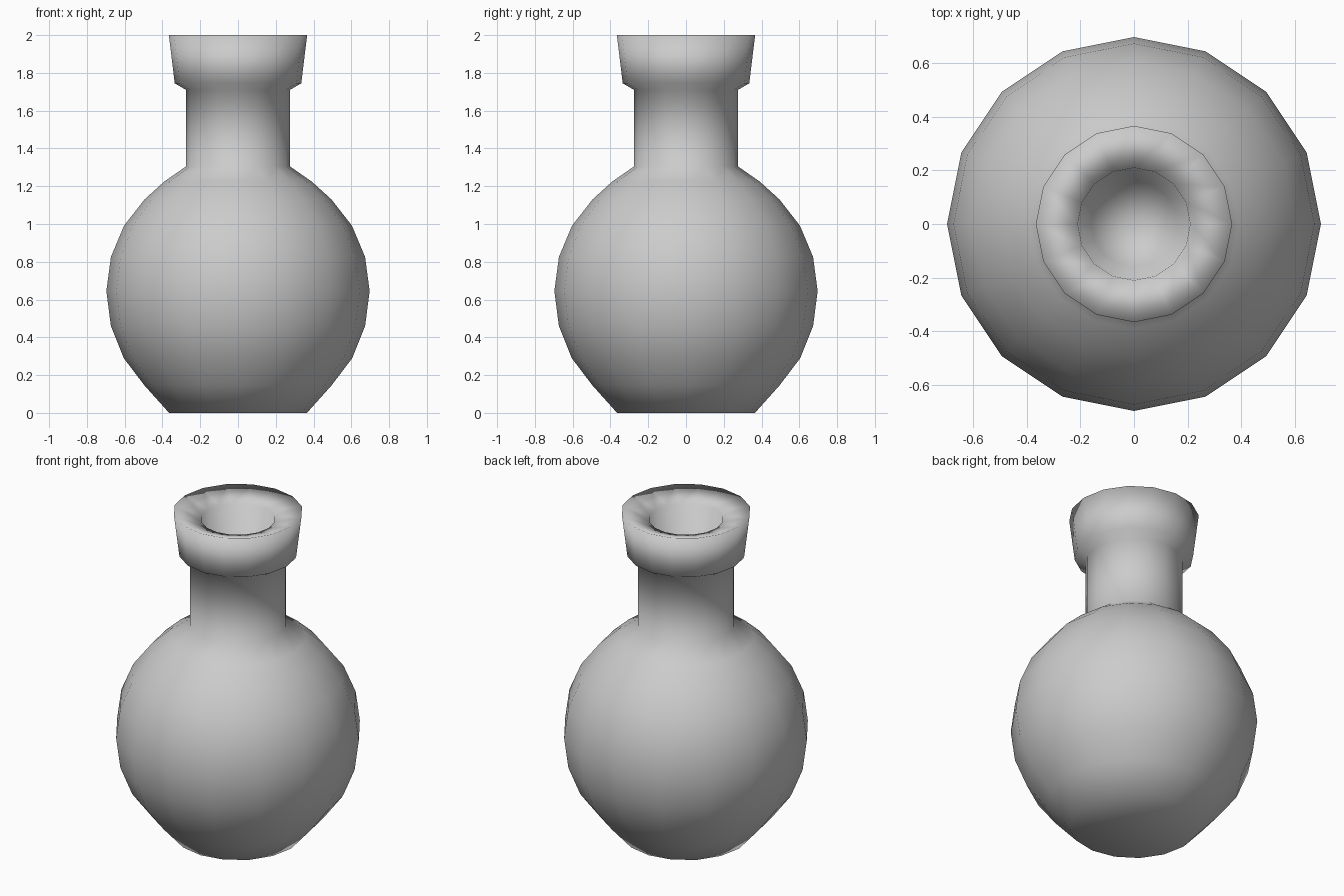
import bpy, bmesh, math

if "Cube" in bpy.data.objects:
    bpy.data.objects.remove(bpy.data.objects["Cube"])

SIDES = 16


def lathe(name, profile):
    """Spin a (radius, z) profile round the z axis; radius 0 makes a pole."""
    bm = bmesh.new()
    rings = []
    for r, z in profile:
        if r == 0:
            rings.append([bm.verts.new((0, 0, z))] * SIDES)
        else:
            rings.append([bm.verts.new((r * math.cos(2 * math.pi * i / SIDES),
                                        r * math.sin(2 * math.pi * i / SIDES), z))
                          for i in range(SIDES)])
    for a, b in zip(rings, rings[1:]):
        for i in range(SIDES):
            j = (i + 1) % SIDES
            bm.faces.new(list(dict.fromkeys((a[i], a[j], b[j], b[i]))))
    bmesh.ops.recalc_face_normals(bm, faces=bm.faces)
    for f in bm.faces:
        f.smooth = True
    mesh = bpy.data.meshes.new(name)
    bm.to_mesh(mesh)
    bm.free()
    obj = bpy.data.objects.new(name, mesh)
    bpy.context.collection.objects.link(obj)
    return obj


profile = [
    # foot and round belly
    (0, 0), (0.365, 0), (0.495, 0.145), (0.605, 0.29), (0.673, 0.46),
    (0.697, 0.645), (0.673, 0.825), (0.604, 0.99), (0.495, 1.13), (0.39, 1.225),
    # neck and flared collar
    (0.275, 1.305), (0.275, 1.71), (0.335, 1.745), (0.366, 2.0),
    # dished lip and tapering mouth
    (0.21, 1.95), (0.16, 1.45), (0, 1.40),
]
lathe("bottle_vase", profile)
